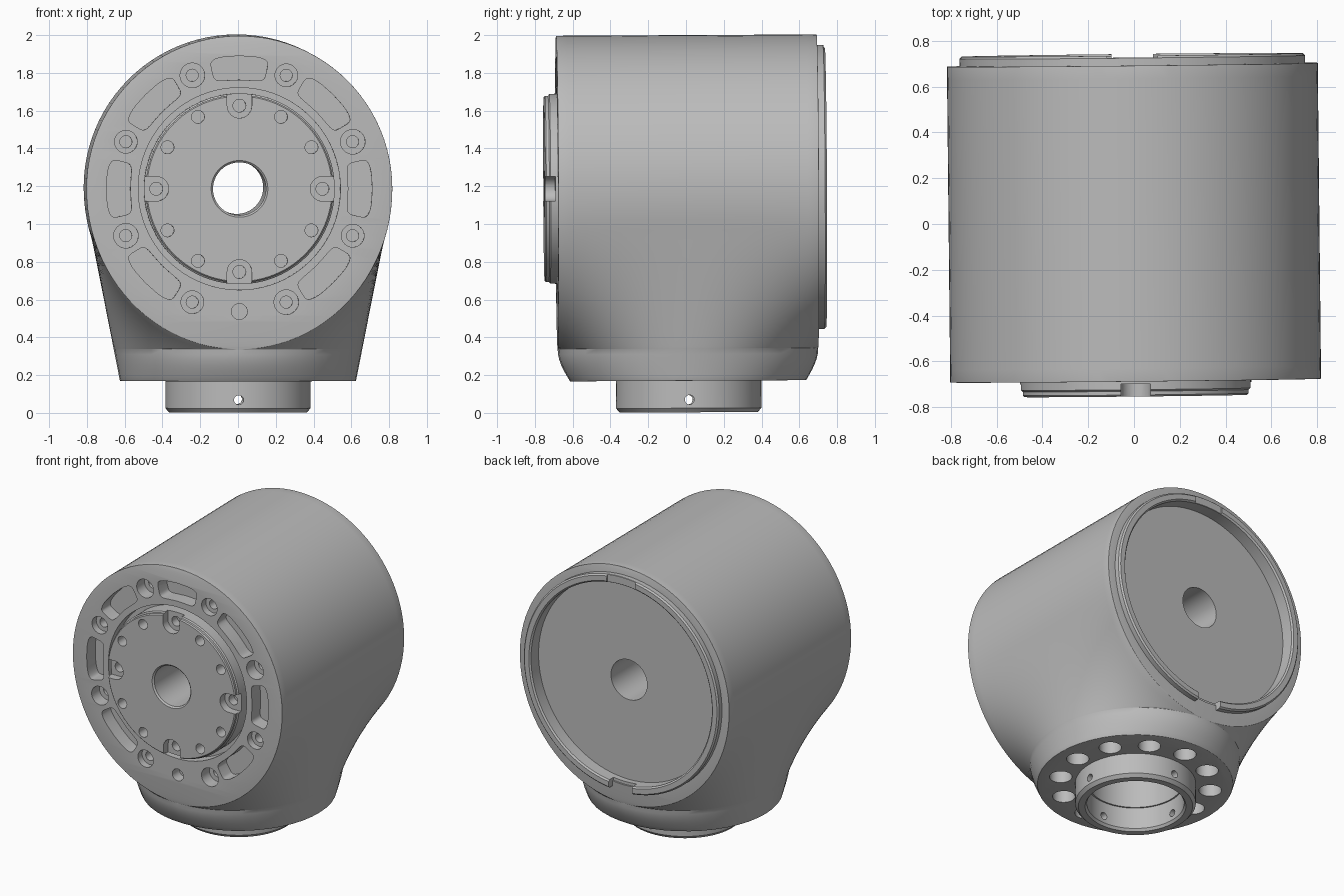
import bpy, bmesh
from math import pi, sin, cos, sqrt, acos, radians, copysign
from mathutils import Matrix, Vector

if "Cube" in bpy.data.objects:
    bpy.data.objects.remove(bpy.data.objects["Cube"], do_unlink=True)

metal = bpy.data.materials.new("grey_metal")
GREY = (0.5, 0.5, 0.5, 1)
metal.use_nodes = True
metal.diffuse_color = GREY
metal.node_tree.nodes["Principled BSDF"].inputs["Base Color"].default_value = GREY

AXIS_Z = 1.19
# Frames: heights along the main axis point to the front; heights on the base point up
MAIN = Matrix.Translation((0, 0, AXIS_Z)) @ Matrix.Rotation(pi / 2, 4, 'X')
BASE = Matrix.Translation((0, 0.015, 0))
TILT = Matrix.Rotation(radians(0.6), 4, 'Z') @ Matrix.Rotation(radians(0.3), 4, 'X')


def finish(bm, name):
    bmesh.ops.remove_doubles(bm, verts=bm.verts, dist=1e-4)
    bmesh.ops.recalc_face_normals(bm, faces=bm.faces)
    mesh = bpy.data.meshes.new(name)
    bm.to_mesh(mesh)
    bm.free()
    mesh.materials.append(metal)
    ob = bpy.data.objects.new(name, mesh)
    bpy.context.collection.objects.link(ob)
    return ob


def apply(ob, mod):
    with bpy.context.temp_override(object=ob, active_object=ob):
        bpy.ops.object.modifier_apply(modifier=mod.name)


def skin(bm, rings):
    rings = [[bm.verts.new(p) for p in ring] for ring in rings]
    for a, b in zip(rings, rings[1:]):
        for i in range(len(a)):
            j = (i + 1) % len(a)
            bm.faces.new((a[i], a[j], b[j], b[i]))
    return rings


def prism(bm, outline, low, high, frame):
    rings = skin(bm, [[frame @ Vector((x, y, h)) for x, y in outline] for h in (low, high)])
    for ring in rings:
        bm.faces.new(ring)


def polar(r, deg):
    return r * cos(radians(deg)), r * sin(radians(deg))


def circle(r, centre=(0, 0), n=32):
    return [(centre[0] + r * cos(2 * pi * i / n), centre[1] + r * sin(2 * pi * i / n)) for i in range(n)]


def soft(v):
    return copysign(abs(v) ** 0.4, v)


def slot(deg, spread):
    # Curved pocket outline with rounded corners
    turns = [2 * pi * i / 48 for i in range(48)]
    return [polar(0.64 + 0.063 * soft(sin(t)), deg - spread * soft(cos(t))) for t in turns]


def notch(deg):
    # U-shaped outline opening outward
    pts = [(0.44 + 0.065 * cos(t), 0.065 * sin(t)) for t in (pi / 2 + pi * i / 16 for i in range(17))]
    pts += [(0.56, -0.065), (0.56, 0.065)]
    c, s = polar(1, deg)
    return [(x * c - y * s, x * s + y * c) for x, y in pts]


def cut(ob, shapes):
    bm = bmesh.new()
    for shape in shapes:
        prism(bm, *shape)
    cutter = finish(bm, "cutter")
    cutter.hide_render = True
    mod = ob.modifiers.new("cut", 'BOOLEAN')
    mod.operation, mod.solver, mod.object = 'DIFFERENCE', 'EXACT', cutter
    apply(ob, mod)
    bpy.data.objects.remove(cutter, do_unlink=True)


def lathe(name, profile, frame, n=96):
    bm = bmesh.new()
    rings = [[frame @ Vector((*polar(r, 360 * i / n), h)) for i in range(n)] for r, h in profile]
    skin(bm, rings + rings[:1])
    return finish(bm, name)


# Housing: round base blending into a horizontal drum
R, DROP, HALF, FOOT_R, FOOT_Z = 0.81, 0.85, 0.69, 0.625, 0.17
FACE_Z = AXIS_Z - DROP


def section(z):
    depth, flat = HALF, 0
    if z >= AXIS_Z:
        wide = flat = sqrt(max(0, R * R - (z - AXIS_Z) ** 2))
    else:
        wide = FOOT_R + 0.197 * (z - FOOT_Z)
        if z > 1.034:
            wide = sqrt(R * R - (z - AXIS_Z) ** 2)
        if z > FACE_Z:
            flat = R * sqrt(max(0, 1 - ((AXIS_Z - z) / DROP) ** 2))
        else:
            depth = FOOT_R + (HALF - FOOT_R) * sin(pi / 2 * (z - FOOT_Z) / (FACE_Z - FOOT_Z))
        wide = max(wide, flat)
    end = max(0.01, acos(min(1, flat / wide))) if wide > 0 else 0.01
    steps = [end * i / 12 for i in range(13)]
    q = [(wide * cos(a), depth * sin(a) / sin(end)) for a in steps]
    loop = q + [(-x, y) for x, y in q[::-1]] + [(-x, -y) for x, y in q] + [(x, -y) for x, y in q[::-1]]
    return [(x, y + 0.012, z) for x, y in loop]


levels = [FOOT_Z + (FACE_Z - FOOT_Z) * i / 6 for i in range(6)]
levels += [AXIS_Z - DROP * cos(pi / 2 * i / 24) for i in range(24)]
levels += [AXIS_Z + R * sin(pi / 2 * i / 24) for i in range(25)]
bm = bmesh.new()
rings = skin(bm, [section(z) for z in levels])
bm.faces.new(rings[0])
housing = finish(bm, "housing")
bevel = housing.modifiers.new("rim", 'BEVEL')
bevel.width, bevel.segments, bevel.limit_method, bevel.angle_limit = 0.015, 3, 'ANGLE', radians(40)
apply(housing, bevel)

# Front recess, rear recess, pockets, base bore and base bolt holes
small = [67.5, 157.5, -22.5, -112.5]
large = [22.5, 112.5, -67.5, -157.5]
shapes = [(circle(0.535, n=96), 0.6, 0.9, MAIN), (circle(0.72, n=96), -0.9, -0.65, MAIN),
          (circle(0.3, n=64), 0.1, 0.48, BASE), (circle(0.042, (0, -0.65)), 0.6, 0.8, MAIN)]
shapes += [(slot(45 * k, 13 + k % 2), 0.58, 0.8, MAIN) for k in range(8) if k != 6]
shapes += [(circle(0.06, polar(0.65, a)), 0.63, 0.8, MAIN) for a in small]
shapes += [(circle(0.065, polar(0.65, a)), 0.59, 0.8, MAIN) for a in large]
shapes += [(circle(0.072, polar(0.485, 30 * k)), 0.1, 0.36, BASE) for k in range(12)]
cut(housing, shapes)
# Through bore and screw holes
shapes = [(circle(0.14, n=64), -0.9, 0.9, MAIN)]
shapes += [(circle(0.032, polar(0.65, a)), 0.54, 0.8, MAIN) for a in small + large]
cut(housing, shapes)

# Front output plate with notches and a bolt circle
plate = lathe("output_plate", [(0.14, 0.58), (0.505, 0.58), (0.505, 0.715), (0.497, 0.722), (0.497, 0.738),
                               (0.49, 0.745), (0.15, 0.745), (0.14, 0.735)], MAIN)
cut(plate, [(notch(90 * k), 0.69, 0.9, MAIN) for k in range(4)])
cut(plate, [(circle(0.034, polar(0.44, 30 * k)), 0.63, 0.9, MAIN) for k in range(12)])

# Rear rim with a cable notch at the bottom and a shallow gap at the top
rim = lathe("rear_rim", [(0.7, -0.64), (0.755, -0.64), (0.755, -0.735), (0.745, -0.745),
                         (0.71, -0.745), (0.7, -0.735)], MAIN)


def box(x, low, high):
    return [(-x, low), (x, low), (x, high), (-x, high)]


cut(rim, [(box(0.09, -0.85, -0.6), -0.9, -0.69, MAIN), (box(0.11, 0.6, 0.85), -0.9, -0.737, MAIN)])

# Hollow base collar with four cross holes
collar = lathe("base_collar", [(0.31, 0.02), (0.322, 0.003), (0.365, 0.003), (0.385, 0.025),
                               (0.385, 0.2), (0.31, 0.2)], BASE)
shapes = []
for k in range(4):
    side = Matrix.Translation((0, 0.015, 0.07)) @ Matrix.Rotation(pi / 2 * k, 4, 'Z') @ Matrix.Rotation(pi / 2, 4, 'Y')
    shapes.append((circle(0.025, n=24), 0.25, 0.45, side))
cut(collar, shapes)

# Smooth shading and slight lean shared by all parts
for ob in (housing, plate, rim, collar):
    ob.matrix_world = TILT
    bpy.ops.object.select_all(action='DESELECT')
    ob.select_set(True)
    bpy.context.view_layer.objects.active = ob
    bpy.ops.object.shade_smooth_by_angle(angle=radians(30))
